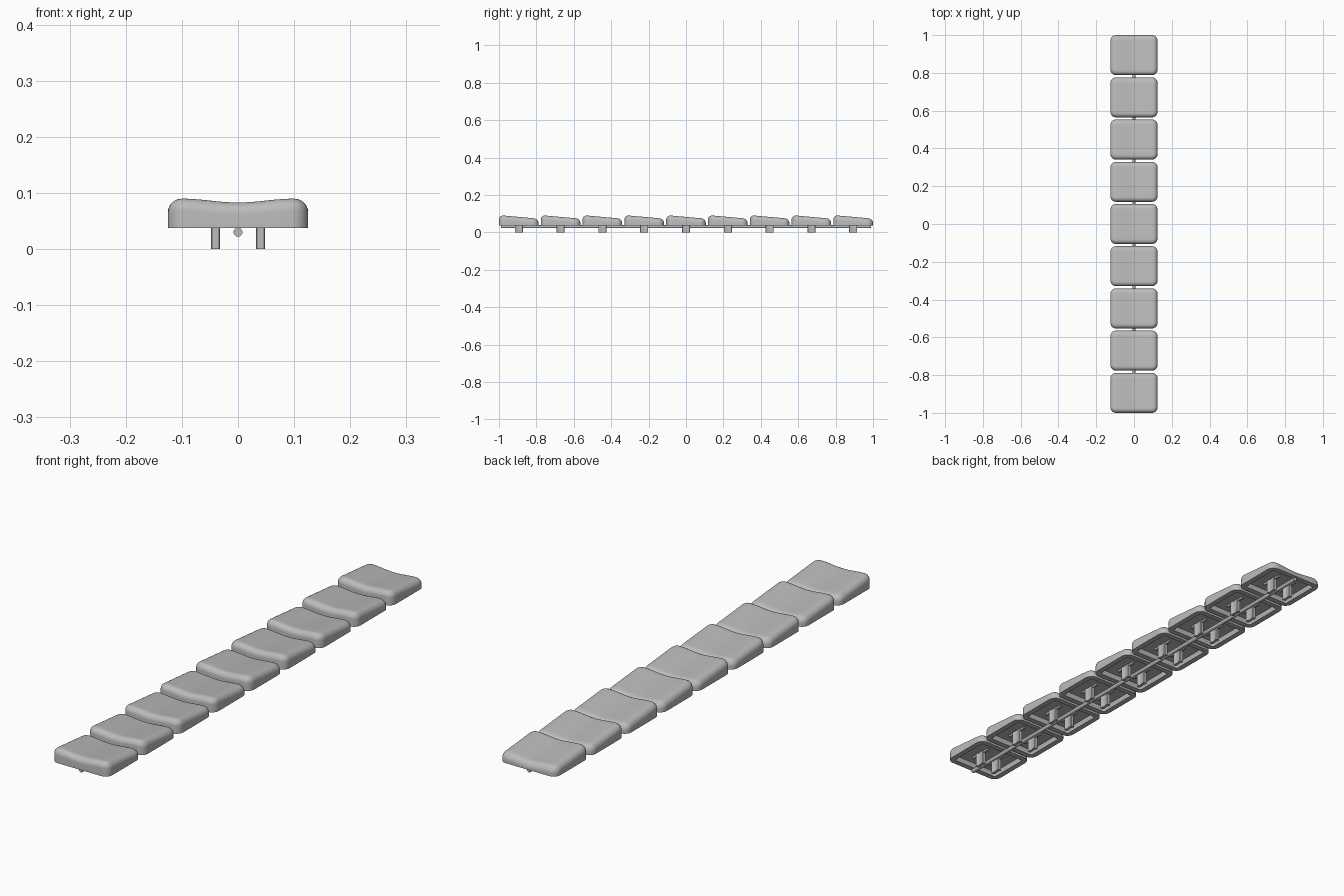
import bpy, bmesh, math

cube = bpy.data.objects.get("Cube")
if cube:
    bpy.data.objects.remove(cube)

COUNT, PITCH = 9, 0.2235
HALF_W, HALF_D = 0.125, 0.106
CORNER, FILLET = 0.03, 0.024
BASE, CEILING = 0.037, 0.056

grey = bpy.data.materials.new("light_grey")
grey.use_nodes = True
colour = (0.5, 0.5, 0.5, 1)
grey.diffuse_color = colour
grey.node_tree.nodes["Principled BSDF"].inputs["Base Color"].default_value = colour


def outline(inset):
    """Rounded rectangle with subdivided sides, moved inwards by inset."""
    w, d = HALF_W - inset, HALF_D - inset
    r = max(CORNER - inset, 0.006)
    pts = []
    for k in range(4):
        sx, sy = ((1, 1), (-1, 1), (-1, -1), (1, -1))[k]
        for i in range(7):
            a = math.pi / 2 * (k + i / 6)
            pts.append((sx * (w - r) + r * math.cos(a), sy * (d - r) + r * math.sin(a)))
        # straight side towards the next corner
        nx, ny = ((-1, 1), (-1, -1), (1, -1), (1, 1))[k]
        a = math.pi / 2 * (k + 1)
        end = (nx * (w - r) + r * math.cos(a), ny * (d - r) + r * math.sin(a))
        x, y = pts[-1]
        for i in range(1, 14):
            t = i / 14
            pts.append((x + (end[0] - x) * t, y + (end[1] - y) * t))
    return pts


def top_height(x, y):
    """Dished across x and sloping down towards the back."""
    dish = 0.0035 * (1 - math.cos(math.pi * min(abs(x) / 0.1, 1)))
    return 0.083 + dish - 0.09 * (y + 0.085)


def finish(bm, name):
    bmesh.ops.recalc_face_normals(bm, faces=bm.faces)
    mesh = bpy.data.meshes.new(name)
    bm.to_mesh(mesh)
    bm.free()
    mesh.materials.append(grey)
    obj = bpy.data.objects.new(name, mesh)
    bpy.context.collection.objects.link(obj)
    bpy.ops.object.select_all(action="DESELECT")
    obj.select_set(True)
    bpy.context.view_layer.objects.active = obj
    bpy.ops.object.shade_smooth_by_angle(angle=math.radians(40))
    return obj


def make_cap():
    bm = bmesh.new()
    rings = []

    def ring(pts, height):
        rings.append([bm.verts.new((x, y, height(x, y))) for x, y in pts])

    # hollow underside, then the outer wall
    ring(outline(0.026), lambda x, y: CEILING)
    ring(outline(0.022), lambda x, y: BASE)
    ring(outline(0), lambda x, y: BASE)
    # rounded shoulder
    for i in range(8):
        a = math.pi / 2 * i / 7
        inset = FILLET * (1 - math.cos(a))
        drop = FILLET * (1 - math.sin(a))
        ring(outline(inset), lambda x, y: top_height(x, y) - drop)
    # dished top
    inner = outline(FILLET)
    for s in (0.85, 0.7, 0.55, 0.4, 0.25, 0.1):
        ring([(x * s, y * s) for x, y in inner], top_height)
    n = len(inner)
    for a, b in zip(rings, rings[1:]):
        for i in range(n):
            j = (i + 1) % n
            bm.faces.new((a[i], a[j], b[j], b[i]))
    bm.faces.new(rings[0])
    bm.faces.new(rings[-1])
    return finish(bm, "key_cap")


def make_stem():
    """Blade with a hollowed waist on both broad sides."""
    bm = bmesh.new()
    side = [(0.006, -0.0215), (0.008, -0.0195), (0.008, -0.013), (0.0055, -0.008),
            (0.0055, 0.008), (0.008, 0.013), (0.008, 0.0195), (0.006, 0.0215)]
    pts = side + [(-x, -y) for x, y in side]
    face = bm.faces.new([bm.verts.new((x, y, 0)) for x, y in pts])
    top = bmesh.ops.extrude_face_region(bm, geom=[face])["geom"]
    bmesh.ops.translate(bm, vec=(0, 0, CEILING + 0.002),
                        verts=[v for v in top if isinstance(v, bmesh.types.BMVert)])
    return finish(bm, "stem")


def make_rib():
    """Low rib on the ceiling that braces a stem."""
    bm = bmesh.new()
    bmesh.ops.create_cube(bm, size=1)
    bmesh.ops.scale(bm, vec=(0.008, 0.09, 0.01), verts=bm.verts)
    bmesh.ops.translate(bm, vec=(0, 0, CEILING - 0.003), verts=bm.verts)
    return finish(bm, "stem_rib")


def place(source, name, x, y):
    obj = bpy.data.objects.new(name, source.data)
    obj.location = (x, y, 0)
    bpy.context.collection.objects.link(obj)


# row of caps, each with a pair of braced stems
cap, stem, rib = make_cap(), make_stem(), make_rib()
for i in range(COUNT):
    y = (i - (COUNT - 1) / 2) * PITCH
    place(cap, f"key_cap_{i + 1}", 0, y)
    for label, x in (("left", 0.04), ("right", -0.04)):
        place(stem, f"{label}_stem_{i + 1}", x, y)
        place(rib, f"{label}_stem_rib_{i + 1}", x, y)
for source in (cap, stem, rib):
    bpy.data.objects.remove(source)

# rod that joins the whole row underneath
bm = bmesh.new()
bmesh.ops.create_cone(bm, cap_ends=True, segments=16, radius1=0.008, radius2=0.008, depth=1.98)
rod = finish(bm, "joining_rod")
rod.rotation_euler.x = math.pi / 2
rod.location = (0, 0, 0.03)
